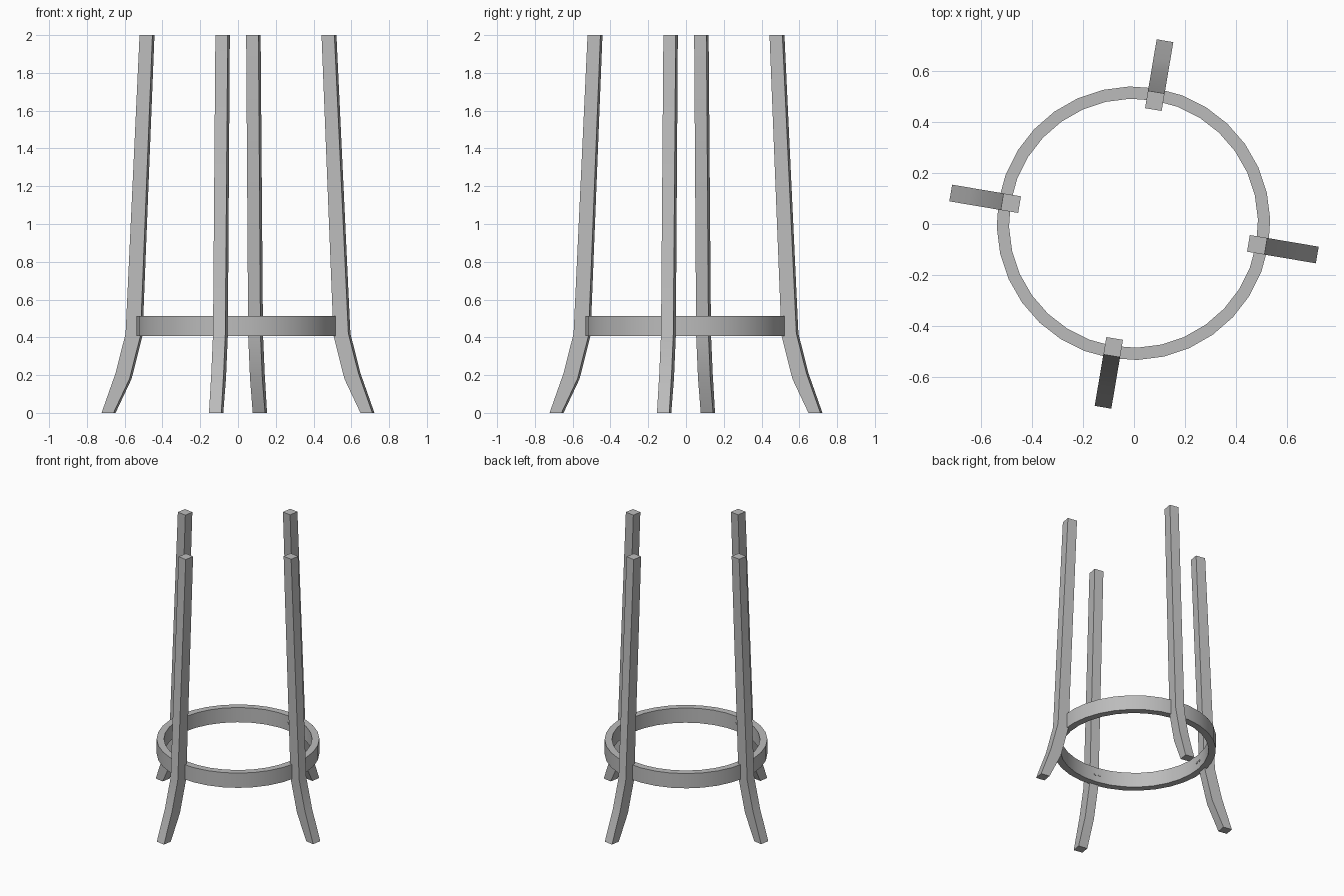
import bpy, bmesh, math
from mathutils import Matrix, Vector

cube = bpy.data.objects.get("Cube")
if cube:
    bpy.data.objects.remove(cube, do_unlink=True)

grey = bpy.data.materials.new("plain grey")
grey.use_nodes = True
grey.diffuse_color = (0.5, 0.5, 0.5, 1)
grey.node_tree.nodes["Principled BSDF"].inputs["Base Color"].default_value = (0.5, 0.5, 0.5, 1)

TURN = math.radians(-9.6)
LEG_WIDTH = 0.066
RING_CENTRE = Vector((-0.002, 0.003, 0))


def finish(name, bm):
    bmesh.ops.recalc_face_normals(bm, faces=bm.faces)
    mesh = bpy.data.meshes.new(name)
    bm.to_mesh(mesh)
    bm.free()
    mesh.materials.append(grey)
    obj = bpy.data.objects.new(name, mesh)
    bpy.context.collection.objects.link(obj)
    bpy.ops.object.select_all(action="DESELECT")
    obj.select_set(True)
    bpy.context.view_layer.objects.active = obj
    bpy.ops.object.shade_smooth_by_angle(angle=math.radians(30))
    return obj


# Splayed leg: (inner radius, inner z, outer radius, outer z) from foot to top
LEG = [(0.663, 0, 0.727, 0), (0.577, 0.18, 0.652, 0.21),
       (0.518, 0.41, 0.598, 0.42), (0.454, 2, 0.523, 2)]


def make_leg(name, angle):
    bm = bmesh.new()
    h = LEG_WIDTH / 2
    loops = []
    for ri, zi, ro, zo in LEG:
        corners = [(ri, -h, zi), (ro, -h, zo), (ro, h, zo), (ri, h, zi)]
        loops.append([bm.verts.new(c) for c in corners])
    for a, b in zip(loops, loops[1:]):
        for i in range(4):
            j = (i + 1) % 4
            bm.faces.new((a[i], a[j], b[j], b[i]))
    bm.faces.new(loops[0])
    bm.faces.new(loops[-1])
    bm.transform(Matrix.Rotation(angle, 4, "Z"))
    finish(name, bm)


# Small screw heads on the inside of the ring, two behind each leg
def make_screws(name, angle):
    bm = bmesh.new()
    for side in (-1, 1):
        place = Matrix.Translation((0.486, side * 0.016, 0.46)) @ Matrix.Rotation(math.pi / 2, 4, "Y")
        bmesh.ops.create_cone(bm, cap_ends=True, segments=8, radius1=0.008,
                              radius2=0.008, depth=0.008, matrix=place)
    bm.transform(Matrix.Translation(RING_CENTRE) @ Matrix.Rotation(angle, 4, "Z"))
    finish(name, bm)


for k, label in enumerate(("left", "back", "right", "front")):
    angle = TURN + k * math.pi / 2
    make_leg(label + "_leg", angle)
    make_screws(label + "_screws", angle)

# Footrest ring: a rectangular section swept round
SEGMENTS = 32
bm = bmesh.new()
section = [(0.487, 0.407), (0.535, 0.407), (0.535, 0.514), (0.487, 0.514)]
rows = []
for s in range(SEGMENTS):
    a = TURN + math.tau * s / SEGMENTS
    rows.append([bm.verts.new(RING_CENTRE + Vector((r * math.cos(a), r * math.sin(a), z)))
                 for r, z in section])
for s in range(SEGMENTS):
    a, b = rows[s], rows[(s + 1) % SEGMENTS]
    for i in range(4):
        j = (i + 1) % 4
        bm.faces.new((a[i], a[j], b[j], b[i]))
finish("footrest_ring", bm)
